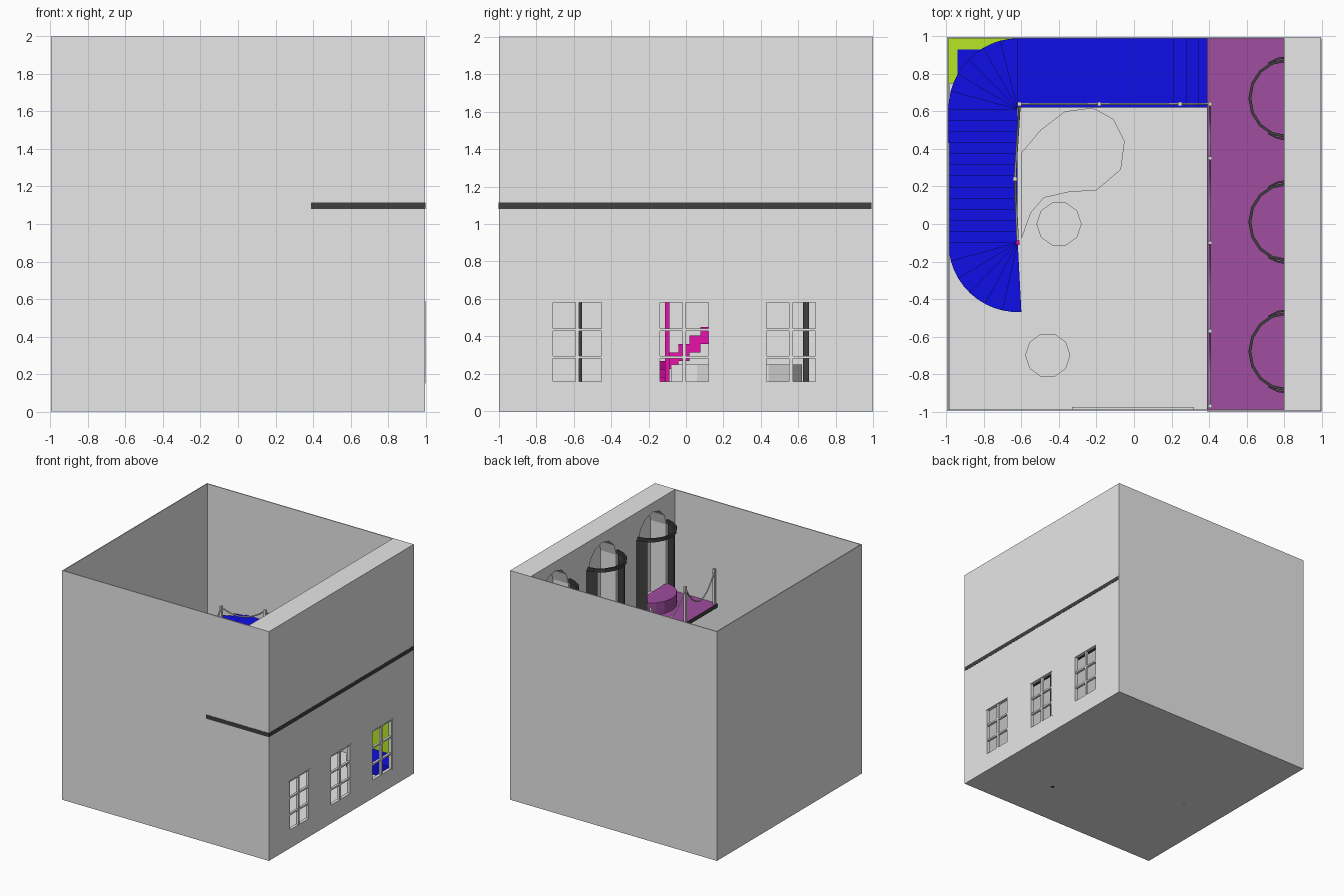
import bpy, bmesh, math
from mathutils import Vector

cube = bpy.data.objects.get("Cube")
if cube:
    bpy.data.objects.remove(cube, do_unlink=True)


def material(name, rgb):
    m = bpy.data.materials.new(name)
    m.use_nodes = True
    m.diffuse_color = (*rgb, 1)
    m.node_tree.nodes["Principled BSDF"].inputs["Base Color"].default_value = (*rgb, 1)
    return m


GREY = material("plaster grey", (0.8, 0.8, 0.8))
WHITE = material("white", (1, 1, 1))
DARK = material("charcoal", (0.05, 0.05, 0.05))
BLUE = material("stair blue", (0.005, 0.005, 0.86))
PURPLE = material("carpet purple", (0.35, 0.075, 0.35))
PINK = material("magenta", (0.8, 0.005, 0.4))
LIME = material("lime", (0.51, 0.87, 0.02))


def prism(name, pts, low, high, top, side=None, under=None, along_x=False):
    """Extrude a flat outline; colour its top, sides and underside."""
    me = bpy.data.meshes.new(name)
    bm = bmesh.new()
    face = bm.faces.new([bm.verts.new((a, b, low)) for a, b in pts])
    ext = bmesh.ops.extrude_face_region(bm, geom=[face])
    new = [v for v in ext["geom"] if isinstance(v, bmesh.types.BMVert)]
    bmesh.ops.translate(bm, vec=(0, 0, high - low), verts=new)
    bmesh.ops.recalc_face_normals(bm, faces=bm.faces)
    for f in bm.faces:
        f.material_index = 0 if f.normal.z > 0.5 else 2 if f.normal.z < -0.5 else 1
    if along_x:
        for v in bm.verts:
            v.co = v.co.zxy
    bm.to_mesh(me)
    bm.free()
    side = side or top
    for m in (top, side, under or side):
        me.materials.append(m)
    ob = bpy.data.objects.new(name, me)
    bpy.context.collection.objects.link(ob)
    return ob


def box(name, x, y, z, *mats):
    return prism(name, [(x[0], y[0]), (x[1], y[0]), (x[1], y[1]), (x[0], y[1])], *z, *mats)


def arc(cx, cy, rx, ry, a0, a1, n):
    angles = [math.radians(a0 + (a1 - a0) * i / n) for i in range(n + 1)]
    return [(cx + rx * math.cos(a), cy + ry * math.sin(a)) for a in angles]


def rope(name, pts, mat, radius=0.006):
    cu = bpy.data.curves.new(name, "CURVE")
    cu.dimensions = "3D"
    cu.bevel_depth = radius
    cu.bevel_resolution = 1
    sp = cu.splines.new("POLY")
    sp.points.add(len(pts) - 1)
    for p, co in zip(sp.points, pts):
        p.co = (*co, 1)
    cu.materials.append(mat)
    ob = bpy.data.objects.new(name, cu)
    bpy.context.collection.objects.link(ob)


def sagging(name, a, b, sag):
    a, b = Vector(a), Vector(b)
    drop = Vector((0, 0, sag))
    rope(name, [a.lerp(b, i / 8) - drop * (1 - (i / 4 - 1) ** 2) for i in range(9)], GREY)


# Shell: floor and thin outer walls
E, I = 0.998, 0.99
box("floor", (-E, E), (-E, E), (0, 0.01), GREY)
box("left_wall", (-E, -I), (-E, E), (0, 2), GREY)
box("front_wall", (-E, E), (-E, -I), (0, 2), GREY)
box("back_wall", (-E, E), (I, E), (0, 2), GREY)
box("left_wall_lining", (-I, -0.985), (-I, I), (0.02, 0.7), WHITE)
box("back_wall_lining", (0.4, 0.97), (0.985, I), (0.1, 0.8), LIME)
box("door", (-0.33, 0.32), (-I, -0.975), (0.01, 0.8), GREY)

# Right wall, lower storey, with three divided windows
WIN_LOW, WIN_HIGH = 0.16, 0.58
CENTRES = [-0.58, -0.01, 0.56]
box("window_wall_base", (0.97, E), (-E, E), (0, WIN_LOW), GREY)
box("window_wall_head", (0.97, E), (-E, E), (WIN_HIGH, 1.09), GREY)
edge = -E
for c in CENTRES + [None]:
    end = E if c is None else c - 0.13
    box("window_pier", (0.97, E), (edge, end), (WIN_LOW, WIN_HIGH), GREY)
    if c is None:
        break
    edge = c + 0.13
    box("window_mullion", (0.975, 0.995), (c - 0.01, c + 0.01), (WIN_LOW, WIN_HIGH), GREY)
    for z in (0.29, 0.435):
        box("window_bar", (0.975, 0.995), (c - 0.13, c + 0.13), (z - 0.007, z + 0.007), GREY)
    box("window_lintel", (0.98, 1), (c - 0.14, c + 0.145), (0.58, 0.59), GREY)
    box("window_trim", (0.98, 1), (c + 0.14, c + 0.147), (0.15, 0.59), GREY)

# Right wall, upper storey, thick with three arched niches
upper = box("niche_wall", (0.8, E), (-E, E), (1.1, 2), GREY)
for i, c in enumerate([-0.68, 0.01, 0.67]):
    outline = [(c - 0.19, 1.12)] + arc(c, 1.74, 0.19, 0.18, 0, 180, 6)
    outline.insert(1, (c + 0.19, 1.12))
    cutter = prism("niche_cutter", outline, 0.75, 0.95, GREY, along_x=True)
    cutter.hide_render = True
    cutter.hide_viewport = True
    cut = upper.modifiers.new("niche", "BOOLEAN")
    cut.object = cutter
    cut.operation = "DIFFERENCE"
    cut.solver = "EXACT"

    # Half-round dais, curtain rail and curtains in front of each niche
    bow = arc(0.81, c, 0.2, 0.21, 90, 270, 8)
    prism("dais", bow, 1.11, 1.22, PURPLE)
    inner = arc(0.81, c, 0.185, 0.195, 270, 90, 8)
    prism("curtain_rail", bow + inner, 1.75, 1.78, DARK)
    for a, b in ((90, 122), (270, 238)):
        panel = arc(0.82, c, 0.2, 0.225, a, b, 2) + arc(0.82, c, 0.19, 0.215, b, a, 2)
        prism("curtain", panel, 1.12, 1.76, DARK)

# Balcony with posts, supports and hanging ropes
box("balcony", (0.39, 1), (-1, I), (1.08, 1.115), PURPLE, DARK)
posts = [-0.97, -0.57, -0.1, 0.35, 0.64]
for i, y in enumerate(posts):
    box("balcony_post", (0.395, 0.415), (y - 0.01, y + 0.01), (1.11, 1.42), GREY)
    if i:
        sagging("balcony_rope", (0.405, posts[i - 1], 1.4), (0.405, y, 1.4), 0.18)
for y in (-0.57, 0.64):
    box("balcony_support", (0.39, 0.42), (y - 0.015, y + 0.015), (0, 1.09), DARK)

# Staircase: lower winders, straight flight, upper winders, landing, last steps
RISE = 0.045
PX, LOWER, UPPER = -0.62, -0.1, 0.61
level = 0


def step(name, pts, thick=0.09):
    prism(name, pts, max(0.002, level - thick), level, BLUE, PINK, LIME)


for i in range(6):
    level += RISE
    step("lower_winder", [(PX, LOWER)] + arc(PX, LOWER, 0.37, 0.37, 273 - 15.5 * i, 257.5 - 15.5 * i, 2))
run = (UPPER - LOWER) / 12
for i in range(12):
    level += RISE
    y = LOWER + run * i
    step("straight_step", [(-I, y), (PX, y), (PX, y + run), (-I, y + run)])
for i in range(6):
    level += RISE / 2
    step("upper_winder", [(PX, UPPER)] + arc(PX, UPPER, 0.37, 0.38, 180 - 15 * i, 165 - 15 * i, 2))
level += 0.01
xs = [PX, 0.21, 0.28, 0.34, 0.4]
for a, b in zip(xs, xs[1:]):
    step("landing_step", [(a, 0.62), (b, 0.62), (b, I), (a, I)])
    level += 0.035

# Corner shelf below the upper winders
box("corner_shelf", (-I, -0.62), (0.75, I), (0.66, 0.7), LIME)
box("corner_shelf_top", (-0.94, -0.64), (0.76, 0.93), (0.7, 0.705), BLUE)

# Stair posts and ropes
box("newel_post", (-0.63, -0.61), (-0.112, -0.088), (0, 0.62), PINK)
tops = [(-0.62, -0.1, 0.6), (-0.635, 0.24, 0.82), (-0.61, 0.64, 1.16),
        (-0.185, 0.64, 1.24), (0.245, 0.64, 1.28), (0.405, 0.64, 1.4)]
for x, y, z in tops[1:5]:
    box("stair_post", (x - 0.01, x + 0.01), (y - 0.01, y + 0.01), (z - 0.32, z + 0.01), GREY)
for a, b in zip(tops, tops[1:]):
    sagging("stair_rope", a, b, 0.07)

# Ground floor furniture
for x, y in ((-0.4, 0), (-0.46, -0.7)):
    prism("round_table", arc(x, y, 0.12, 0.12, 0, 324, 9), 0.005, 0.14, GREY)
lounge = [(-0.6, 0.38), (-0.6, -0.08), (-0.55, 0.06), (-0.48, 0.14), (-0.35, 0.17), (-0.2, 0.18),
          (-0.07, 0.29), (-0.05, 0.44), (-0.11, 0.56), (-0.22, 0.62), (-0.37, 0.6), (-0.5, 0.5)]
prism("lounge_seat", lounge, 0.005, 0.25, GREY)
box("blue_chest", (0.5, 0.95), (0.78, 0.98), (0.01, 0.12), BLUE)
